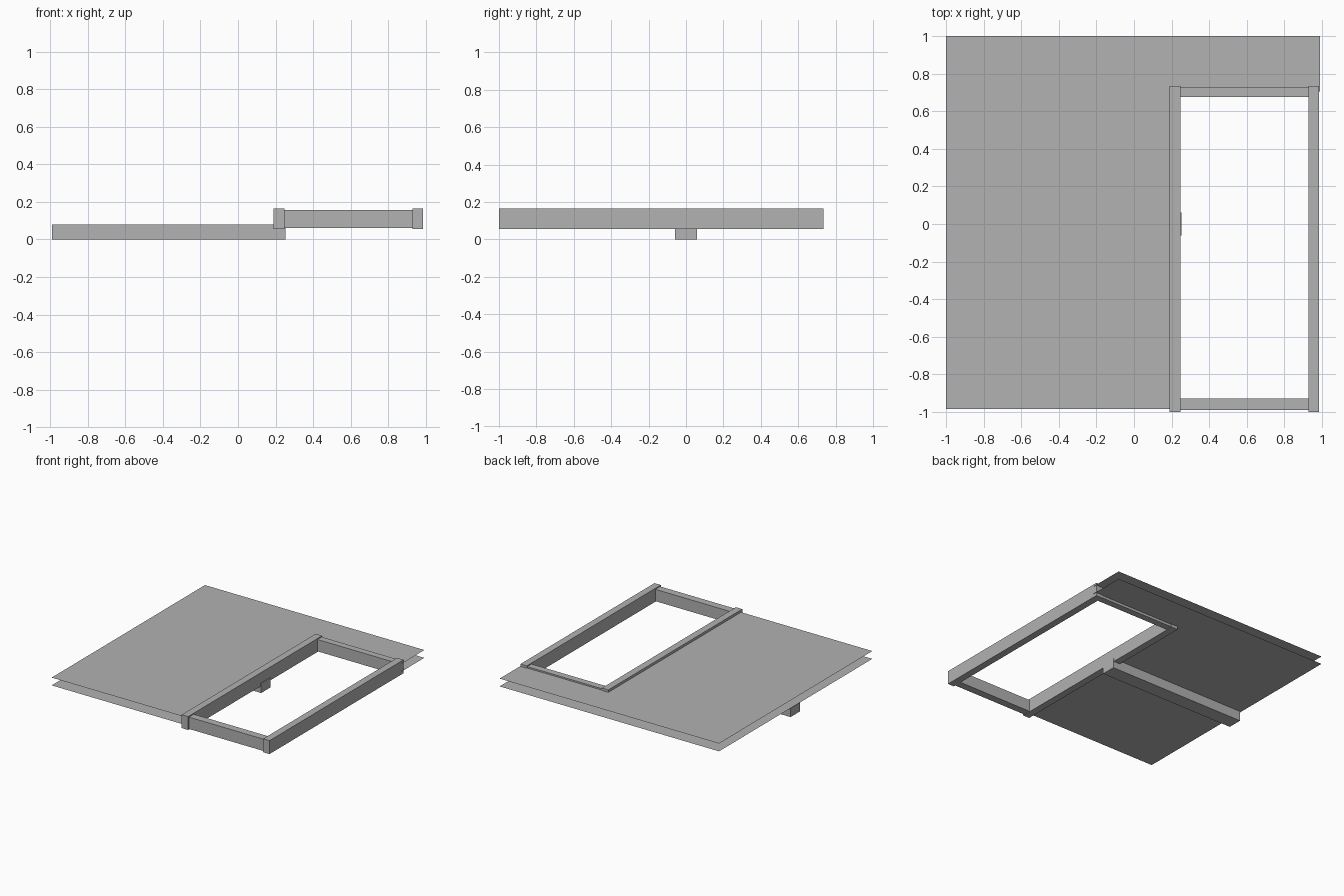
import bpy
import bmesh

cube = bpy.data.objects.get("Cube")
if cube:
    bpy.data.objects.remove(cube, do_unlink=True)

# One plain grey for every part
grey = bpy.data.materials.new("plain grey")
grey.use_nodes = True
colour = (0.445, 0.445, 0.445, 1)
grey.diffuse_color = colour
grey.node_tree.nodes["Principled BSDF"].inputs["Base Color"].default_value = colour


def finish(name, bm):
    mesh = bpy.data.meshes.new(name)
    bm.to_mesh(mesh)
    bm.free()
    mesh.materials.append(grey)
    bpy.context.collection.objects.link(bpy.data.objects.new(name, mesh))


def box(name, x, y, z):
    """Box from (low, high) ranges along each axis."""
    bm = bmesh.new()
    bmesh.ops.create_cube(bm, size=1)
    for v in bm.verts:
        for i, (low, high) in enumerate((x, y, z)):
            v.co[i] = low if v.co[i] < 0 else high
    finish(name, bm)


def sheet(name, z):
    """Thin L-shaped panel with a notch for the frame."""
    outline = [(-1, -0.985), (0.22, -0.985), (0.22, 0.705),
               (0.99, 0.705), (0.99, 1), (-1, 1)]
    bm = bmesh.new()
    bm.faces.new([bm.verts.new((x, y, z)) for x, y in outline])
    finish(name, bm)


# Deck skins
sheet("upper_sheet", 0.145)
sheet("lower_sheet", 0.081)

# Support beam under the deck
box("support_beam", (-0.99, 0.252), (-0.06, 0.06), (0, 0.08))

# Open frame: long side rails, with slightly lower cross rails between them
for name, x in (("inner_side_rail", (0.19, 0.248)),
                ("outer_side_rail", (0.928, 0.986))):
    box(name, x, (-1, 0.735), (0.055, 0.165))
for name, y in (("front_cross_rail", (-0.99, -0.928)),
                ("back_cross_rail", (0.675, 0.73))):
    box(name, (0.248, 0.928), y, (0.06, 0.157))
